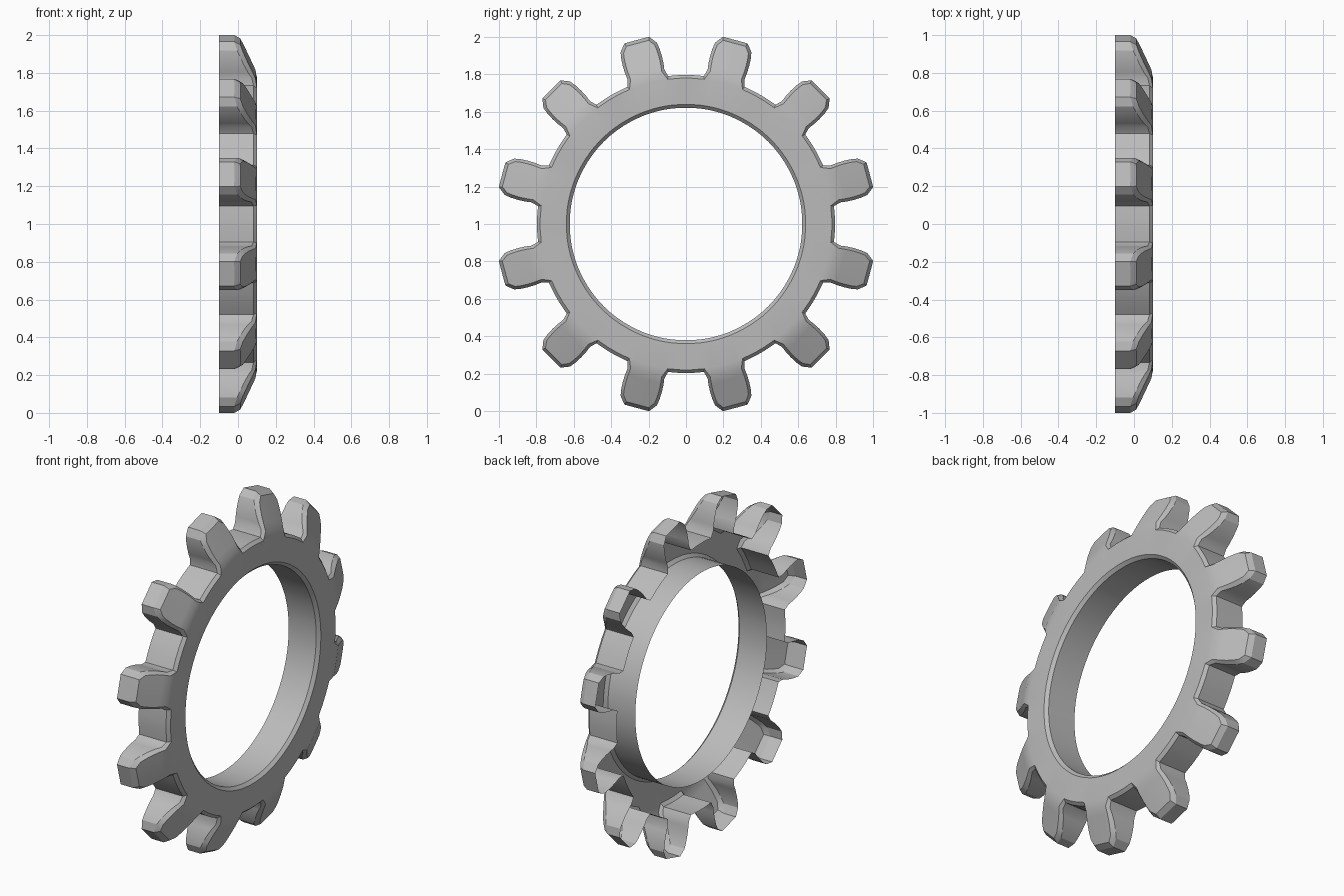
import bpy, bmesh, math
from mathutils import Vector

if "Cube" in bpy.data.objects:
    bpy.data.objects.remove(bpy.data.objects["Cube"])

TEETH = 12
BACK, FRONT = -0.1, 0.1
HOLE_R, HOLE_RIM_R = 0.622, 0.64
ROOT_IN, ROOT_OUT = 0.78, 0.797     # gap radius: front edge, wall
TOOTH_COLS, GAP_COLS = 6, 3
# tooth rows: (distance, half width) of bevelled front edge and of the wall
ROWS_IN = [(None, 0.106), (0.822, 0.086), (0.86, 0.09), (0.90, 0.092),
           (0.94, 0.09), (0.968, 0.086), (1.0, 0.062)]
ROWS_OUT = [(None, 0.112), (0.828, 0.102), (0.86, 0.106), (0.90, 0.108),
            (0.945, 0.106), (0.978, 0.1), (1.018, 0.068)]


def front_x(r):
    """Flat ring face, then a sloped face down to the tooth tips."""
    return FRONT if r < 0.81 else FRONT - 0.46 * (r - 0.81)


def place(u, v, a, x):
    """Point at u along the tooth axis and v across it, for tooth angle a."""
    return Vector((x, u * math.sin(a) + v * math.cos(a),
                   1 + u * math.cos(a) - v * math.sin(a)))


def row_points(row, root, n):
    """Points across one tooth row in (u, v); the first row follows the root arc."""
    u, w = row
    if u is None:
        half = math.asin(w / root)
        return [(root * math.cos(half * t), root * math.sin(half * t))
                for t in (2 * i / n - 1 for i in range(n + 1))]
    return [(u, w * (2 * i / n - 1)) for i in range(n + 1)]


def gap_points(root, w):
    """Arc from the tooth's right side to the next tooth's left side."""
    h = math.asin(w / root)
    span = math.tau / TEETH - 2 * h
    return [(root * math.cos(h + span * i / GAP_COLS),
             root * math.sin(h + span * i / GAP_COLS)) for i in range(GAP_COLS + 1)]


bm = bmesh.new()


def skin(rows):
    """Quads between successive rows of points."""
    for lo, hi in zip(rows, rows[1:]):
        for i in range(len(lo) - 1):
            bm.faces.new([bm.verts.new(p) for p in (lo[i], lo[i + 1], hi[i + 1], hi[i])])


grid = [row_points(r, ROOT_IN, TOOTH_COLS) for r in ROWS_IN]
outer = [row_points(r, ROOT_OUT, TOOTH_COLS) for r in ROWS_OUT]
gap_in = gap_points(ROOT_IN, ROWS_IN[0][1])
gap_out = gap_points(ROOT_OUT, ROWS_OUT[0][1])


def border(rows, gap):
    """Outline of one sector: up the left side, over the tip, down, along the gap."""
    return [r[0] for r in rows] + rows[-1][1:] + [r[-1] for r in rows[-2::-1]] + gap[1:]


edge_in, edge_out = border(grid, gap_in), border(outer, gap_out)

for k in range(TEETH):
    a = math.tau * (k + 0.5) / TEETH
    # sloped front face of the tooth
    skin([[place(u, v, a, front_x(math.hypot(u, v))) for u, v in r] for r in grid])
    # ring face, hole bevel and hole wall
    arc = grid[0] + gap_in[1:]

    def ring(r, x):
        return [place(u * r / ROOT_IN, v * r / ROOT_IN, a, x) for u, v in arc]
    skin([ring(HOLE_R, BACK), ring(HOLE_R, FRONT - 0.018),
          ring(HOLE_RIM_R, FRONT), ring(ROOT_IN, FRONT)])
    # edge bevel and outer wall, open at the back
    top, low, back = [], [], []
    for (u, v), (p, q) in zip(edge_in, edge_out):
        r = math.hypot(u, v)
        x = front_x(r)
        drop = 0.018 + 0.014 * max(0, (r - 0.8) / 0.2)
        top.append(place(u, v, a, x))
        low.append(place(p, q, a, x - drop))
        back.append(place(p, q, a, BACK))
    skin([top, low, back])

bmesh.ops.remove_doubles(bm, verts=bm.verts, dist=0.0005)
bmesh.ops.recalc_face_normals(bm, faces=bm.faces)
# make sure the ring face points forward
flat = max(bm.faces, key=lambda f: f.calc_center_median().x)
if flat.normal.x < 0:
    bmesh.ops.reverse_faces(bm, faces=bm.faces)

mesh = bpy.data.meshes.new("sprocket_ring")
bm.to_mesh(mesh)
bm.free()
obj = bpy.data.objects.new("sprocket_ring", mesh)
bpy.context.collection.objects.link(obj)
mat = bpy.data.materials.new("plain_grey")
mat.diffuse_color = (0.5, 0.5, 0.5, 1)
mat.use_nodes = True
mat.node_tree.nodes["Principled BSDF"].inputs["Base Color"].default_value = mat.diffuse_color
mesh.materials.append(mat)

bpy.context.view_layer.objects.active = obj
obj.select_set(True)
bpy.ops.object.shade_smooth_by_angle(angle=math.radians(28))
